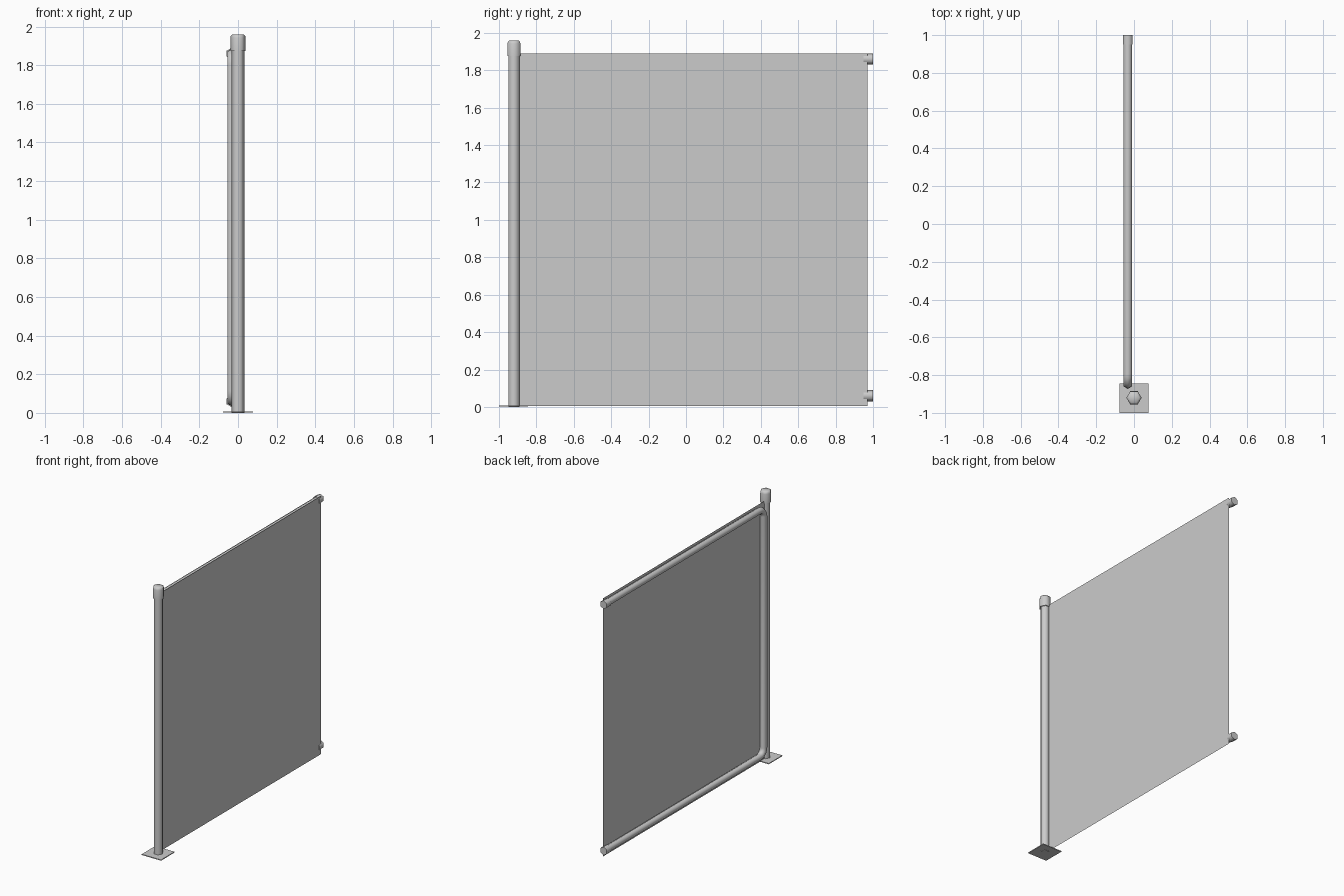
import bpy, bmesh
from math import cos, sin, pi
from mathutils import Vector

if "Cube" in bpy.data.objects:
    bpy.data.objects.remove(bpy.data.objects["Cube"])

SIDES = 6
POST_Y = -0.92
PIPE_X = -0.033


def finish(name, bm, smooth=True):
    bmesh.ops.recalc_face_normals(bm, faces=bm.faces)
    mesh = bpy.data.meshes.new(name)
    bm.to_mesh(mesh)
    bm.free()
    ob = bpy.data.objects.new(name, mesh)
    bpy.context.collection.objects.link(ob)
    if smooth:
        bpy.ops.object.select_all(action='DESELECT')
        ob.select_set(True)
        bpy.context.view_layer.objects.active = ob
        bpy.ops.object.shade_smooth_by_angle(angle=1.1)
    return ob


def skin(name, rings):
    """Join rings of points into a capped tube."""
    bm = bmesh.new()
    rows = [[bm.verts.new(p) for p in ring] for ring in rings]
    for a, b in zip(rows, rows[1:]):
        for i in range(SIDES):
            j = (i + 1) % SIDES
            bm.faces.new((a[i], a[j], b[j], b[i]))
    bm.faces.new(rows[0])
    bm.faces.new(rows[-1])
    return finish(name, bm)


def lathe(name, profile):
    """Upright six-sided part from (radius, height) pairs."""
    return skin(name, [[(r * cos(2 * pi * i / SIDES),
                         POST_Y + r * sin(2 * pi * i / SIDES), z)
                        for i in range(SIDES)] for r, z in profile])


def tube(name, path, r):
    """Sweep a six-sided section along (y, z) points."""
    pts = [Vector((PIPE_X, y, z)) for y, z in path]
    rings = []
    for k, p in enumerate(pts):
        t = (pts[min(k + 1, len(pts) - 1)] - pts[max(k - 1, 0)]).normalized()
        n = Vector((0, -t.z, t.y))
        rings.append([p + n * r * cos(2 * pi * i / SIDES)
                      + Vector((r * sin(2 * pi * i / SIDES), 0, 0))
                      for i in range(SIDES)])
    return skin(name, rings)


# Upright post and its cap
lathe("post", [(0.033, 0), (0.033, 1.9)])
lathe("post_cap", [(0.04, 1.875), (0.04, 1.942), (0.037, 1.953), (0.029, 1.96)])

# Square base plate
bm = bmesh.new()
bmesh.ops.create_cube(bm, size=1)
for v in bm.verts:
    v.co = (v.co.x * 0.156, POST_Y - 0.002 + v.co.y * 0.156, 0.005 + v.co.z * 0.006)
finish("base_plate", bm, False)

# Bent frame pipe: top rail, side and bottom rail in one sweep
TOP, LOW, SIDE, BEND = 1.86, 0.06, -0.848, 0.055
path = [(0.99, TOP)]
for cz, start in ((TOP - BEND, pi / 2), (LOW + BEND, pi)):
    for k in range(6):
        a = start + k * pi / 10
        path.append((SIDE + BEND + BEND * cos(a), cz + BEND * sin(a)))
path.append((0.99, LOW))
tube("frame_pipe", path, 0.025)

# Collars on the open rail ends
for name, z in (("top_collar", TOP), ("bottom_collar", LOW)):
    tube(name, [(0.95, z), (1.0, z)], 0.03)

# Thin infill panel
bm = bmesh.new()
bm.faces.new([bm.verts.new((-0.01, y, z)) for y, z in
              ((-0.9, 0.004), (0.97, 0.004), (0.97, 1.89), (-0.9, 1.89))])
finish("panel", bm, False)
